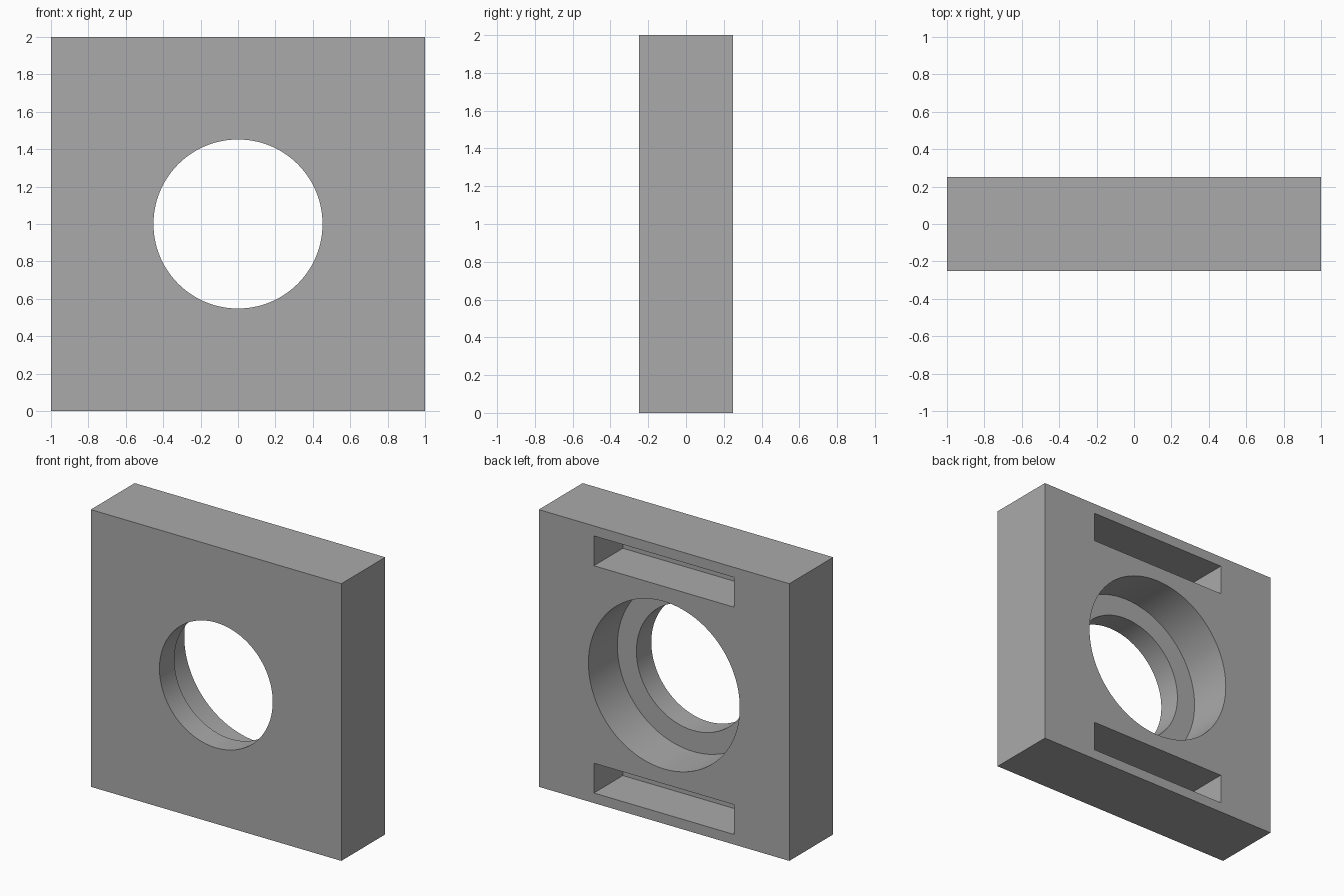
import bpy
import math

cube = bpy.data.objects.get("Cube")
if cube:
    bpy.data.objects.remove(cube, do_unlink=True)

SIZE, DEPTH = 2.0, 0.5
BACK = DEPTH / 2
POCKET = 0.33          # depth of everything sunk into the back
OVER = 0.1             # how far cutters stick out past the faces

grey = bpy.data.materials.new("plain_grey")
grey.use_nodes = True
colour = (0.4, 0.4, 0.4, 1)
grey.diffuse_color = colour
grey.node_tree.nodes["Principled BSDF"].inputs["Base Color"].default_value = colour


def box(name, size, centre):
    bpy.ops.mesh.primitive_cube_add(size=1, location=centre)
    obj = bpy.context.object
    obj.name = name
    obj.scale = size
    bpy.ops.object.transform_apply(location=False, rotation=False, scale=True)
    obj.data.materials.append(grey)
    return obj


def bore(name, radius, y_front, y_back):
    bpy.ops.mesh.primitive_cylinder_add(
        vertices=128, radius=radius, depth=y_back - y_front,
        location=(0, (y_front + y_back) / 2, SIZE / 2),
        rotation=(math.pi / 2, 0, 0))
    obj = bpy.context.object
    obj.name = name
    obj.data.materials.append(grey)
    return obj


# Square block
block = box("block", (SIZE, DEPTH, SIZE), (0, 0, SIZE / 2))

# Through hole and wider counterbore from the back
floor = BACK - POCKET
cutters = [
    bore("through_hole_cutter", 0.452, -BACK - OVER, BACK + OVER),
    bore("counterbore_cutter", 0.604, floor, BACK + OVER),
]

# Blind slots above and below the bore
for name, side in (("upper", 1), ("lower", -1)):
    cutters.append(box(name + "_slot_cutter", (1.12, POCKET + OVER, 0.215),
                       (0, floor + (POCKET + OVER) / 2, SIZE / 2 + side * 0.82)))

# Cut the block, then drop the cutters
bpy.ops.object.select_all(action='DESELECT')
block.select_set(True)
bpy.context.view_layer.objects.active = block
for cutter in cutters:
    cutter.hide_render = True
    cut = block.modifiers.new(cutter.name, 'BOOLEAN')
    cut.operation = 'DIFFERENCE'
    cut.solver = 'EXACT'
    cut.object = cutter
    bpy.ops.object.modifier_apply(modifier=cut.name)
for cutter in cutters:
    bpy.data.objects.remove(cutter, do_unlink=True)

bpy.ops.object.shade_smooth_by_angle(angle=math.radians(30))
